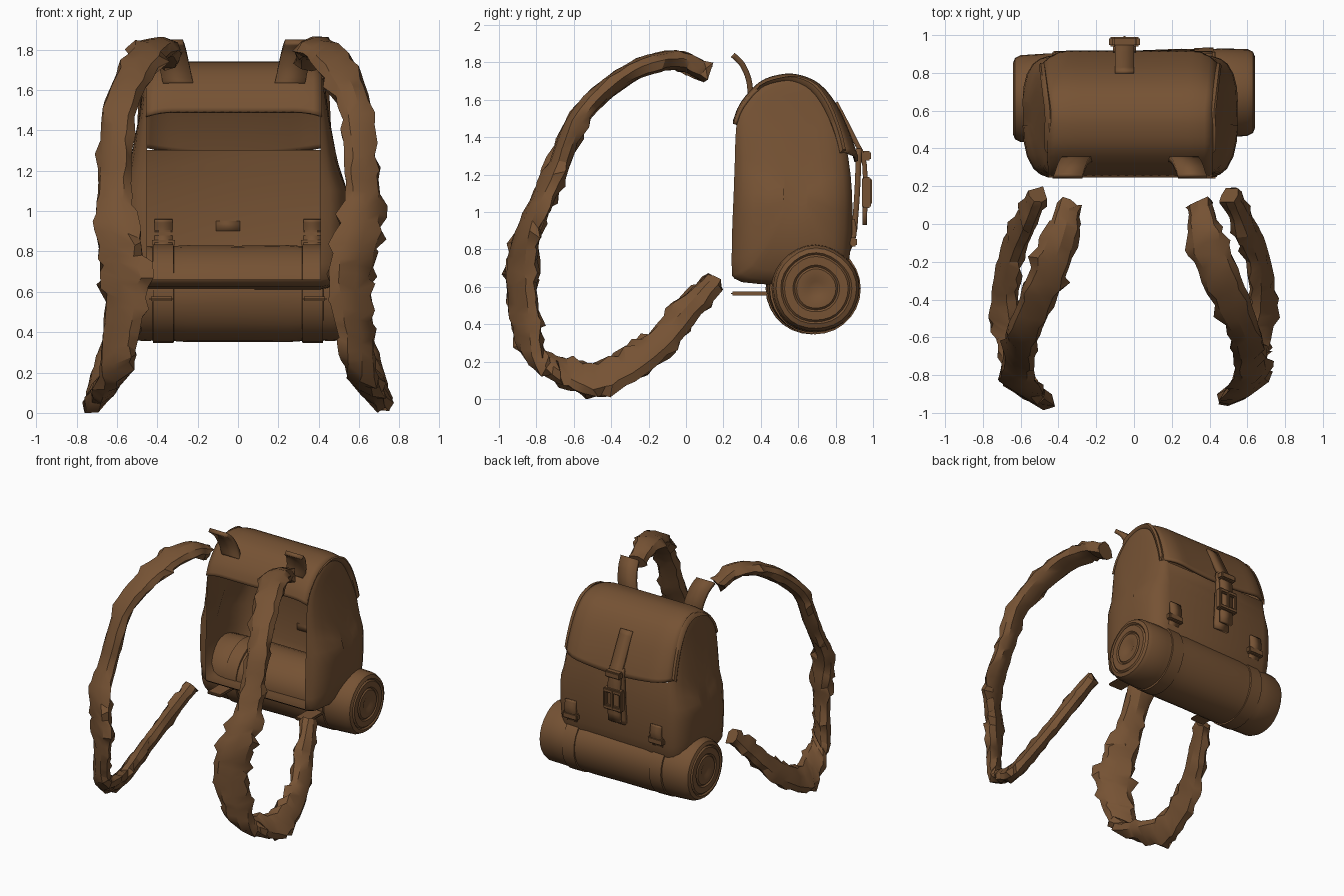
import bpy, bmesh, math, random
from mathutils import Vector

if "Cube" in bpy.data.objects:
    bpy.data.objects.remove(bpy.data.objects["Cube"], do_unlink=True)

random.seed(4)
leather = bpy.data.materials.new("brown leather")
leather.use_nodes = True
COLOUR = (0.18, 0.085, 0.034, 1)
leather.diffuse_color = COLOUR
leather.node_tree.nodes["Principled BSDF"].inputs["Base Color"].default_value = COLOUR


def finish(name, bm, angle=35, solid=0):
    bmesh.ops.recalc_face_normals(bm, faces=bm.faces)
    me = bpy.data.meshes.new(name)
    bm.to_mesh(me)
    bm.free()
    me.materials.append(leather)
    ob = bpy.data.objects.new(name, me)
    bpy.context.collection.objects.link(ob)
    if solid:
        mod = ob.modifiers.new("thickness", "SOLIDIFY")
        mod.thickness = solid
        mod.offset = 0
    bpy.ops.object.select_all(action="DESELECT")
    ob.select_set(True)
    bpy.context.view_layer.objects.active = ob
    bpy.ops.object.shade_smooth_by_angle(angle=math.radians(angle))
    return ob


def loft(rows, closed=True, caps=True):
    """Join rows of points with quads."""
    bm = bmesh.new()
    vs = [[bm.verts.new(p) for p in row] for row in rows]
    n = len(vs[0])
    for a, b in zip(vs, vs[1:]):
        for i in range(n if closed else n - 1):
            j = (i + 1) % n
            bm.faces.new((a[i], a[j], b[j], b[i]))
    if closed and caps:
        bm.faces.new(vs[0])
        bm.faces.new(vs[-1])
    return bm


def smooth_path(pts, steps):
    """Catmull-Rom resampling of a list of equal-length tuples."""
    pts = [Vector(p) for p in pts]
    out = []
    for i in range(len(pts) - 1):
        a, b, c, d = (pts[max(0, min(len(pts) - 1, i + k))] for k in (-1, 0, 1, 2))
        for s in range(steps):
            t = s / steps
            out.append(0.5 * (2 * b + (c - a) * t + (2 * a - 5 * b + 4 * c - d) * t * t
                              + (3 * b - a - 3 * c + d) * t ** 3))
    return out + [pts[-1]]


def box(name, centre, size, bevel=0.008):
    bm = bmesh.new()
    bmesh.ops.create_cube(bm, size=1)
    for v in bm.verts:
        v.co = Vector(centre) + Vector(c * s for c, s in zip(v.co, size))
    bmesh.ops.bevel(bm, geom=bm.edges, offset=bevel, segments=2, affect="EDGES")
    return finish(name, bm)


def ribbon(name, path, x, half, thick=0.02, lean=0):
    """Flat strap following a path of (y, z), leaning sideways at its start."""
    path = smooth_path([(0, y, z) for y, z in path], 4)
    rows = [[(x + s * half + lean * (1 - i / len(path)), p.y, p.z) for s in (-1, 1)]
            for i, p in enumerate(path)]
    return finish(name, loft(rows, closed=False), solid=thick)


# Bag shell: closed side outline (y, z), swept across x with bulging cheeks
OUTLINE = [(0.245, 0.66), (0.30, 0.625), (0.50, 0.61), (0.70, 0.61), (0.84, 0.66), (0.88, 0.8),
           (0.89, 1.0), (0.88, 1.2), (0.845, 1.4), (0.78, 1.55), (0.70, 1.66), (0.60, 1.715),
           (0.50, 1.715), (0.40, 1.67), (0.31, 1.57), (0.27, 1.47), (0.262, 1.3),
           (0.255, 1.1), (0.245, 0.85)]
outline = smooth_path(OUTLINE + OUTLINE[:1], 2)[:-1]
FULLNESS = [(0.6, 0.7), (0.8, 0.95), (1.08, 1.0), (1.2, 0.65), (1.55, 0.2), (1.8, 0.1)]
MID = Vector((0.59, 1.1))


def fullness(z):
    for (z0, f0), (z1, f1) in zip(FULLNESS, FULLNESS[1:]):
        if z <= z1:
            return f0 + (f1 - f0) * (z - z0) / (z1 - z0)
    return FULLNESS[-1][1]


# cheek rings: bulge, depth scale, height scale
CHEEK = [(0, 1, 1), (0.35, 0.95, 0.985), (0.62, 0.86, 0.95), (0.85, 0.68, 0.85),
         (0.97, 0.45, 0.6), (1, 0.2, 0.25)]
bag_rows = []
for side in (-1, 1):
    for bulge, deep, tall in (CHEEK[::-1] if side < 0 else CHEEK):
        row = []
        for p in outline:
            y, z = MID.x + (p.x - MID.x) * deep, MID.y + (p.y - MID.y) * tall
            row.append((side * (0.43 + 0.14 * bulge * fullness(z)) - 0.02, y, z))
        bag_rows.append(row)
bm = loft(bag_rows)


def is_open(c):
    """Open front, and the mouth that the flap covers."""
    return abs(c.x) < 0.1 and (c.z > 1.33 or (c.y < 0.29 and c.z > 0.66))


bmesh.ops.delete(bm, geom=[f for f in bm.faces if is_open(f.calc_center_median())],
                 context="FACES")
finish("bag_shell", bm, 40)

# Flap wrapping the top and hanging down the back: y, z, half width
FLAP = [(0.262, 1.49), (0.30, 1.58), (0.395, 1.685), (0.50, 1.725), (0.60, 1.725), (0.71, 1.675),
        (0.80, 1.56), (0.87, 1.40), (0.91, 1.27)]
flap_path = smooth_path([(y, z, 0.435 + 0.03 * max(0, y - 0.6) / 0.3) for y, z in FLAP], 3)
rows = []
for i, p in enumerate(flap_path):
    fall = max(0, (i / (len(flap_path) - 1) - 0.4) / 0.6)
    row = []
    for k in range(-10, 11):
        u = k / 10
        tuck = max(0, abs(u) - 0.7) ** 2 * 0.8
        row.append((p.z * u - 0.02, p.x - tuck * fall,
                    p.y - tuck * (1 - fall) * 0.3 + 0.05 * u * u * fall ** 3))
    rows.append(row)
finish("flap", loft(rows, closed=False), 40, solid=0.02)

# Rolled edge along each side of the flap
for side, name in ((0, "right"), (-1, "left")):
    edge = [Vector(r[side]) for r in rows[6:]]
    tube = [[p + Vector((0.018 * math.cos(a), 0.018 * math.sin(a), 0.018 * math.sin(a + 0.8)))
             for a in (math.tau * k / 6 for k in range(6))] for p in edge]
    finish(name + "_flap_piping", loft(tube), 50)

# Closing strap with buckle
X = -0.05
ribbon("closing_strap", [(0.80, 1.585), (0.90, 1.39), (0.955, 1.25), (0.955, 0.93)], X, 0.05, 0.025)
ribbon("strap_backing", [(0.925, 1.34), (0.915, 1.1), (0.90, 0.9)], X, 0.06, 0.03)
for z in (1.04, 1.17):
    box("buckle_bar", (X, 0.965, z), (0.16, 0.05, 0.035))
for s in (-1, 1):
    box("buckle_side", (X + s * 0.07, 0.965, 1.105), (0.025, 0.05, 0.16))
box("strap_keeper", (X, 0.965, 1.30), (0.13, 0.05, 0.05))
box("buckle_prong", (X, 0.985, 1.11), (0.02, 0.02, 0.14), 0.005)

# Bedroll with coiled ends, lying slightly askew
ROLL_Y, ROLL_Z = 0.68, 0.59


def lathe_x(name, profile, n=28, caps=True, wobble=0.0):
    rows = []
    for x, r in profile:
        row = []
        for k in range(n):
            a = math.tau * k / n
            q = r * (1 + wobble * math.sin(3 * a + x * 4) + wobble * math.sin(5 * a))
            row.append((x, ROLL_Y + 0.025 * x + q * math.cos(a), ROLL_Z + q * math.sin(a)))
        rows.append(row)
    return finish(name, loft(rows, caps=caps), 35)


end = [(0.63, 0.04), (0.64, 0.06), (0.64, 0.105), (0.63, 0.115), (0.64, 0.125),
       (0.64, 0.17), (0.63, 0.18), (0.64, 0.19), (0.63, 0.215), (0.60, 0.23)]
middle = [(0.46, 0.236), (0.37, 0.232), (0.25, 0.24), (0, 0.238)]
half = end + middle
lathe_x("bedroll", [(-x, r) for x, r in half] + half[-2::-1], wobble=0.008)

for s, name in ((-1, "right"), (1, "left")):
    c = s * 0.37
    lathe_x(name + "_bedroll_band",
            [(c - 0.055, 0.225), (c - 0.05, 0.244), (c + 0.05, 0.244), (c + 0.055, 0.225)],
            caps=False)
    # straps that tie the roll to the bag
    ribbon(name + "_roll_tie", [(0.89, 0.96), (0.90, 0.88), (0.86, 0.78)], c, 0.045, 0.025)
    box(name + "_roll_tie_buckle", (c, 0.895, 0.84), (0.13, 0.04, 0.05))
    box(name + "_base_tab", (s * 0.38, 0.34, 0.565), (0.12, 0.20, 0.022))
    # shoulder strap stubs
    ribbon(name + "_strap_stub", [(0.25, 1.84), (0.30, 1.79), (0.335, 1.71), (0.345, 1.63)],
           s * 0.27 - 0.02, 0.075, 0.03, lean=s * 0.06)

# Frayed shoulder straps: centre, then half-width vector
STRAP = [(0.35, 0.10, 1.75, 0.06, 0.02, 0.01), (0.38, -0.06, 1.81, 0.09, 0.02, 0.01),
         (0.47, -0.30, 1.745, 0.10, 0.02, 0.01), (0.58, -0.56, 1.52, 0.08, 0.03, 0.01),
         (0.61, -0.70, 1.20, 0.08, 0.04, 0), (0.61, -0.83, 0.93, 0.10, 0.05, 0),
         (0.555, -0.88, 0.68, 0.11, 0.07, 0), (0.575, -0.86, 0.42, 0.09, 0.07, -0.01),
         (0.60, -0.81, 0.23, 0.09, 0.05, -0.04), (0.64, -0.64, 0.14, 0.08, 0.01, -0.07),
         (0.68, -0.45, 0.11, 0.06, 0.01, -0.09), (0.66, -0.20, 0.25, 0.04, 0.04, -0.07),
         (0.58, 0.00, 0.46, 0.03, 0.05, -0.05), (0.51, 0.15, 0.63, 0.02, 0.04, -0.03)]

for s, name in ((-1, "right"), (1, "left")):
    stations = smooth_path(STRAP, 5)
    rows = []
    for i, st in enumerate(stations):
        p, w = Vector(st[:3]), Vector(st[3:])
        nxt, prv = stations[min(i + 1, len(stations) - 1)], stations[max(i - 1, 0)]
        along = (Vector(nxt[:3]) - Vector(prv[:3])).normalized()
        thick = along.cross(w).normalized() * 0.053
        row = []
        for k in range(8):
            a = math.tau * k / 8
            spike = 1 + random.choice((0, 0, 0, 0, 0.28)) * (k % 4 != 2)
            v = p + (w * math.cos(a) + thick * math.sin(a)) * spike * random.uniform(0.9, 1.08)
            v += along * random.uniform(-0.022, 0.022)
            row.append((s * v.x, v.y, max(0, v.z)))
        rows.append(row)
    finish(name + "_shoulder_strap", loft(rows), 30)
